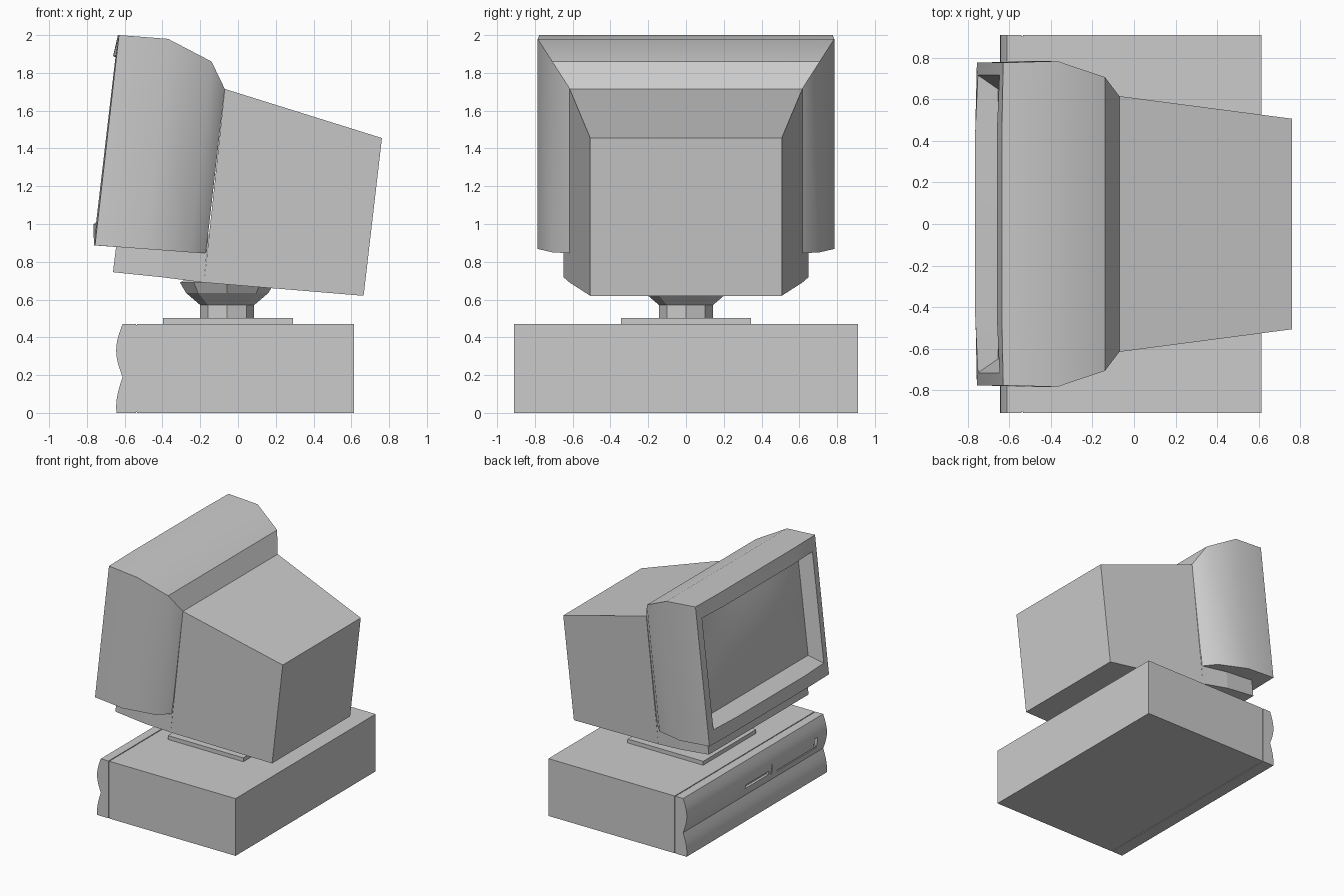
import bpy, bmesh, math

if "Cube" in bpy.data.objects:
    bpy.data.objects.remove(bpy.data.objects["Cube"])


def finish(name, bm, angle, fix=True):
    if fix:
        bmesh.ops.recalc_face_normals(bm, faces=bm.faces[:])
    me = bpy.data.meshes.new(name)
    bm.to_mesh(me)
    bm.free()
    ob = bpy.data.objects.new(name, me)
    bpy.context.collection.objects.link(ob)
    if angle:
        me.shade_smooth()
        me.set_sharp_from_angle(angle=math.radians(angle))
    return ob


def loft(name, rings, angle=0):
    """Closed solid skinned through rings of equal length."""
    bm = bmesh.new()
    vs = [[bm.verts.new(p) for p in r] for r in rings]
    for a, b in zip(vs, vs[1:]):
        for i in range(len(a)):
            j = (i + 1) % len(a)
            bm.faces.new((a[i], a[j], b[j], b[i]))
    bm.faces.new(vs[0])
    bm.faces.new(vs[-1])
    return finish(name, bm, angle)


def box(name, x0, x1, y0, y1, z0, z1):
    return loft(name, [[(x0, y0, z), (x1, y0, z), (x1, y1, z), (x0, y1, z)] for z in (z0, z1)])


def ring(xt, zt, xb, zb, y, bow=0.0):
    """Tilted upright frame; bow pushes the middle of top and bottom forward."""
    cols = [(-y, 0), (-.62 * y, bow), (.62 * y, bow), (y, 0)]
    return ([(xt - b, v, zt) for v, b in cols] +
            [(xb - b, v, zb) for v, b in reversed(cols)])


# desktop case, with a recessed seam behind the front panel
box("case_body", -.534, .615, -.91, .91, 0, .471)
box("case_seam", -.545, -.53, -.904, .904, .005, .465)

# front panel: two stacked bulges extruded across the width
N = 10
upper = [(-.611 - .034 * math.sin(math.pi * i / N), .471 - .281 * i / N) for i in range(N + 1)]
lower = [(-.611 - .034 * math.sin(math.pi * .6 * i / N), .19 - .19 * i / N) for i in range(1, N + 1)]
profile = [(-.541, .471)] + upper + lower + [(-.541, 0)]
panel = loft("case_front_panel", [[(x, y, z) for x, z in profile] for y in (-.91, .91)], 25)

# drive slot, drive door grooves and button notch cut into the panel
cuts = [(-.16, .14, .265, .295), (-.79, -.28, .245, .255),
        (-.79, -.75, .262, .335), (-.205, -.195, .25, .34)]
for y0, y1, z0, z1 in cuts:
    c = box("slot_cutter", -.7, -.615, y0, y1, z0, z1)
    c.hide_render = True
    c.hide_set(True)
    m = panel.modifiers.new("slot", 'BOOLEAN')
    m.operation = 'DIFFERENCE'
    m.solver = 'EXACT'
    m.object = c

# swivel stand: plate and eight-sided neck with flared bowl
box("stand_plate", -.397, .29, -.344, .344, .471, .503)
loft("stand_neck", [[(-.057 + r * math.cos(k * math.pi / 4), r * math.sin(k * math.pi / 4), z)
                     for k in range(8)]
                    for r, z in ((.143, .5), (.143, .571), (.218, .635), (.25, .69), (.2, .72))])

# monitor rear housing, running forward into the chin under the frame
loft("monitor_housing", [ring(.762, 1.455, .665, .62, .507),
                         ring(-.07, 1.715, -.18, .69, .616)])
loft("monitor_chin", [ring(-.155, .95, -.18, .69, .616),
                      ring(-.385, .95, -.4, .718, .648),
                      ring(-.637, .95, -.662, .745, .648)])

# monitor frame: back shoulder, sides, front lip, recessed opening
loft("monitor_frame", [ring(-.07, 1.715, -.17, .845, .615),
                       ring(-.14, 1.86, -.255, .85, .708),
                       ring(-.37, 1.98, -.497, .868, .785),
                       ring(-.63, 2.0, -.757, .887, .777, .006),
                       ring(-.648, 1.89, -.752, 1.0, .717, .013),
                       ring(-.565, 1.83, -.655, 1.065, .65)], 30)

# gently bulging screen glass
bm = bmesh.new()
G = 12
grid = []
for i in range(G + 1):
    v = i / G
    row = []
    for j in range(G + 1):
        u = 2 * j / G - 1
        bulge = .035 * (1 - u * u) * (1 - (2 * v - 1) ** 2)
        row.append(bm.verts.new((-.656 + .09 * v - bulge, .65 * u, 1.065 + .765 * v)))
    grid.append(row)
for i in range(G):
    for j in range(G):
        bm.faces.new((grid[i][j], grid[i + 1][j], grid[i + 1][j + 1], grid[i][j + 1]))
finish("screen_glass", bm, 30, fix=False)
